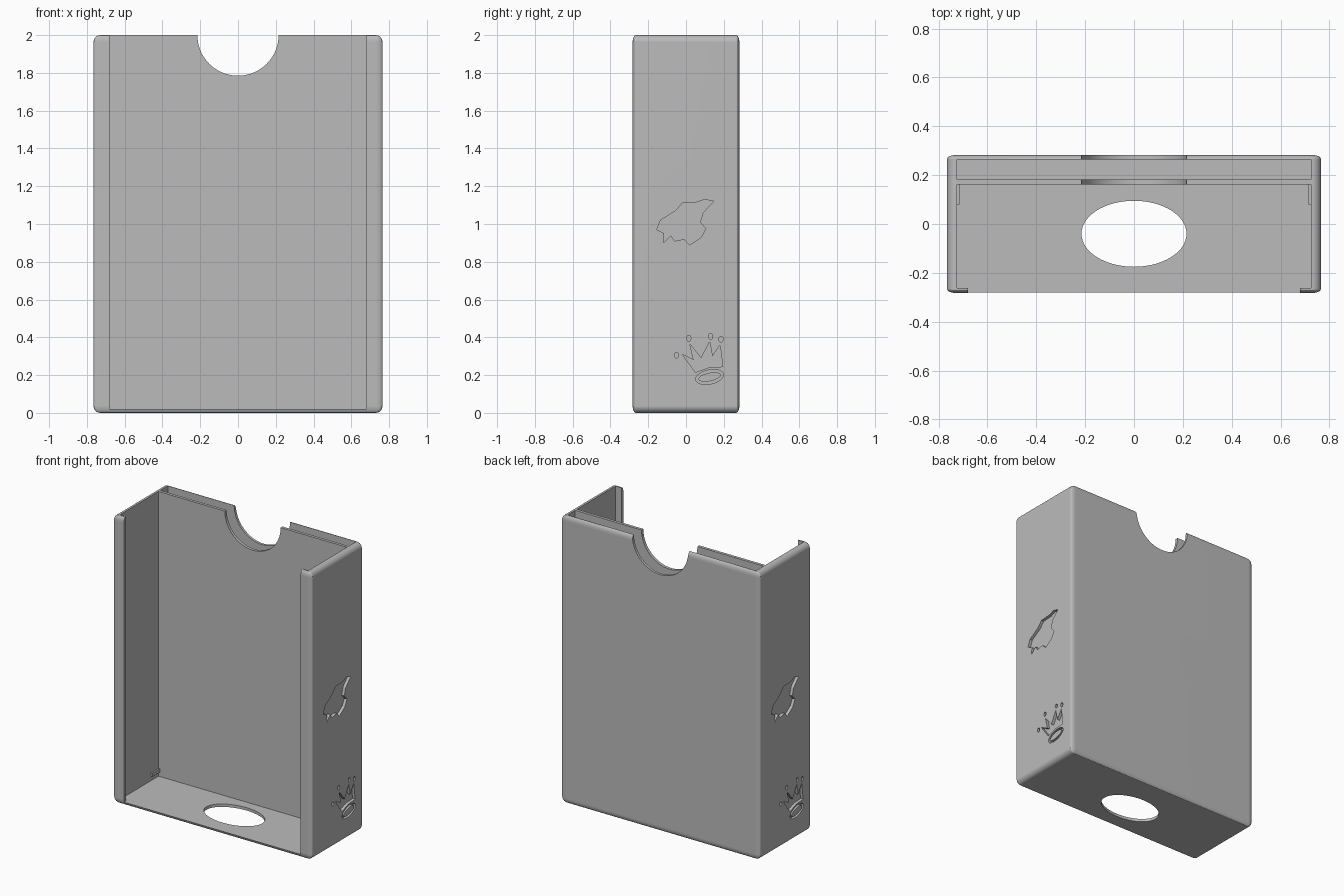
import bpy, bmesh, math
from mathutils import Matrix, Vector

if "Cube" in bpy.data.objects:
    bpy.data.objects.remove(bpy.data.objects["Cube"])

grey = bpy.data.materials.new("plain_grey")
grey.diffuse_color = (0.5, 0.5, 0.5, 1)
grey.use_nodes = True
grey.node_tree.nodes["Principled BSDF"].inputs["Base Color"].default_value = grey.diffuse_color
W, D, H = 0.765, 0.2825, 2.0      # half width, half depth, height


def finish(bm, name):
    bmesh.ops.recalc_face_normals(bm, faces=bm.faces)
    me = bpy.data.meshes.new(name)
    bm.to_mesh(me)
    bm.free()
    me.materials.append(grey)
    ob = bpy.data.objects.new(name, me)
    bpy.context.collection.objects.link(ob)
    return ob


def box(name, x0, x1, y0, y1, z0, z1):
    bm = bmesh.new()
    mat = Matrix.Translation(((x0 + x1) / 2, (y0 + y1) / 2, (z0 + z1) / 2)) \
        @ Matrix.Diagonal((x1 - x0, y1 - y0, z1 - z0, 1))
    bmesh.ops.create_cube(bm, size=1, matrix=mat)
    return finish(bm, name)


def prism(name, points, axis, a, b):
    """Extrude a 2D outline from a to b: axis 0 uses (y,z), 1 uses (x,z), 2 uses (x,y)."""
    def place(p, h):
        co = list(p)
        co.insert(axis, h)
        return Vector(co)
    bm = bmesh.new()
    lo = [bm.verts.new(place(p, a)) for p in points]
    hi = [bm.verts.new(place(p, b)) for p in points]
    n = len(points)
    bm.faces.new(lo)
    bm.faces.new(hi)
    for i in range(n):
        j = (i + 1) % n
        bm.faces.new((lo[i], lo[j], hi[j], hi[i]))
    return finish(bm, name)


def ellipse(cx, cy, rx, ry, n, tilt=0):
    c, s = math.cos(tilt), math.sin(tilt)
    out = []
    for i in range(n):
        t = 2 * math.pi * i / n
        u, v = rx * math.cos(t), ry * math.sin(t)
        out.append((cx + u * c - v * s, cy + u * s + v * c))
    return out


def cut(target, cutter):
    cutter.hide_render = True
    mod = target.modifiers.new("cut", 'BOOLEAN')
    mod.operation, mod.solver, mod.object = 'DIFFERENCE', 'EXACT', cutter
    bpy.context.view_layer.objects.active = target
    bpy.ops.object.modifier_apply(modifier=mod.name)
    bpy.data.objects.remove(cutter)


# Case body: block with softened edges, shallower in depth
bm = bmesh.new()
squash = 0.45
bmesh.ops.create_cube(bm, size=1, matrix=Matrix.Diagonal((2 * W, 2 * D / squash, H, 1)))
bmesh.ops.bevel(bm, geom=bm.edges[:], offset=0.037, segments=6, profile=0.5, affect='EDGES')
bmesh.ops.transform(bm, verts=bm.verts,
                    matrix=Matrix.Translation((0, 0, H / 2)) @ Matrix.Diagonal((1, squash, 1, 1)))
case = finish(bm, "card_case")

# Main compartment, front opening between the lips, rear slot
cut(case, box("compartment", -0.725, 0.725, -0.261, 0.162, 0.02, 2.2))
cut(case, box("front_opening", -0.68, 0.68, -0.5, -0.2, 0.02, 2.2))
cut(case, box("rear_slot", -0.725, 0.725, 0.182, 0.265, 0.02, 2.2))

# Thumb notch through divider and back, push hole through floor
cut(case, prism("thumb_notch", ellipse(0, 2.0, 0.215, 0.215, 64), 1, 0.1, 0.5))
cut(case, prism("push_hole", ellipse(0, -0.04, 0.215, 0.135, 64), 2, -0.1, 0.1))

# Shallow decorative recesses on the sides: ragged leaf and crown
leaf = [(-.155, .97), (-.135, 1.02), (-.055, 1.07), (-.02, 1.11), (.055, 1.115),
        (.10, 1.13), (.147, 1.12), (.09, 1.06), (.075, 1.01), (.105, .975),
        (.08, .93), (.05, .91), (.02, .89), (-.01, .92), (-.06, .91),
        (-.08, .94), (-.12, .90), (-.115, .95)]
crown = [(.05, .215), (-.02, .31), (.04, .28), (.02, .365), (.08, .29), (.125, .375),
         (.14, .30), (.18, .36), (.195, .245), (.12, .24)]
shapes = [leaf, crown]
for y, z in ((-.05, .305), (.015, .395), (.13, .405), (.185, .39)):
    shapes.append(ellipse(y, z, .011, .016, 12))
tilt = math.radians(12)
outer = ellipse(.125, .19, .075, .037, 32, tilt)
inner = ellipse(.125, .19, .06, .022, 32, tilt)

for side in (1, -1):
    a, b = side * (W - 0.02), side * (W + 0.05)
    for pts in shapes:
        cut(case, prism("recess", [(side * y, z) for y, z in pts], 0, a, b))
    ring = prism("crown_ring", [(side * y, z) for y, z in outer], 0, a, b)
    cut(ring, prism("crown_ring_core", [(side * y, z) for y, z in inner], 0,
                    a - side * 0.05, b + side * 0.05))
    cut(case, ring)

# Small retaining ridges low on the inner side walls
for side, label in ((1, "right"), (-1, "left")):
    xs = sorted((side * 0.714, side * 0.73))
    box(label + "_ridge", xs[0], xs[1], 0.08, 0.165, 0.05, 0.075)

# Smooth the rounded edges, keep flat walls flat
bpy.ops.object.select_all(action='DESELECT')
case.select_set(True)
bpy.context.view_layer.objects.active = case
bpy.ops.object.shade_smooth_by_angle(angle=math.radians(25))
wn = case.modifiers.new("flat_walls", 'WEIGHTED_NORMAL')
wn.keep_sharp = True
